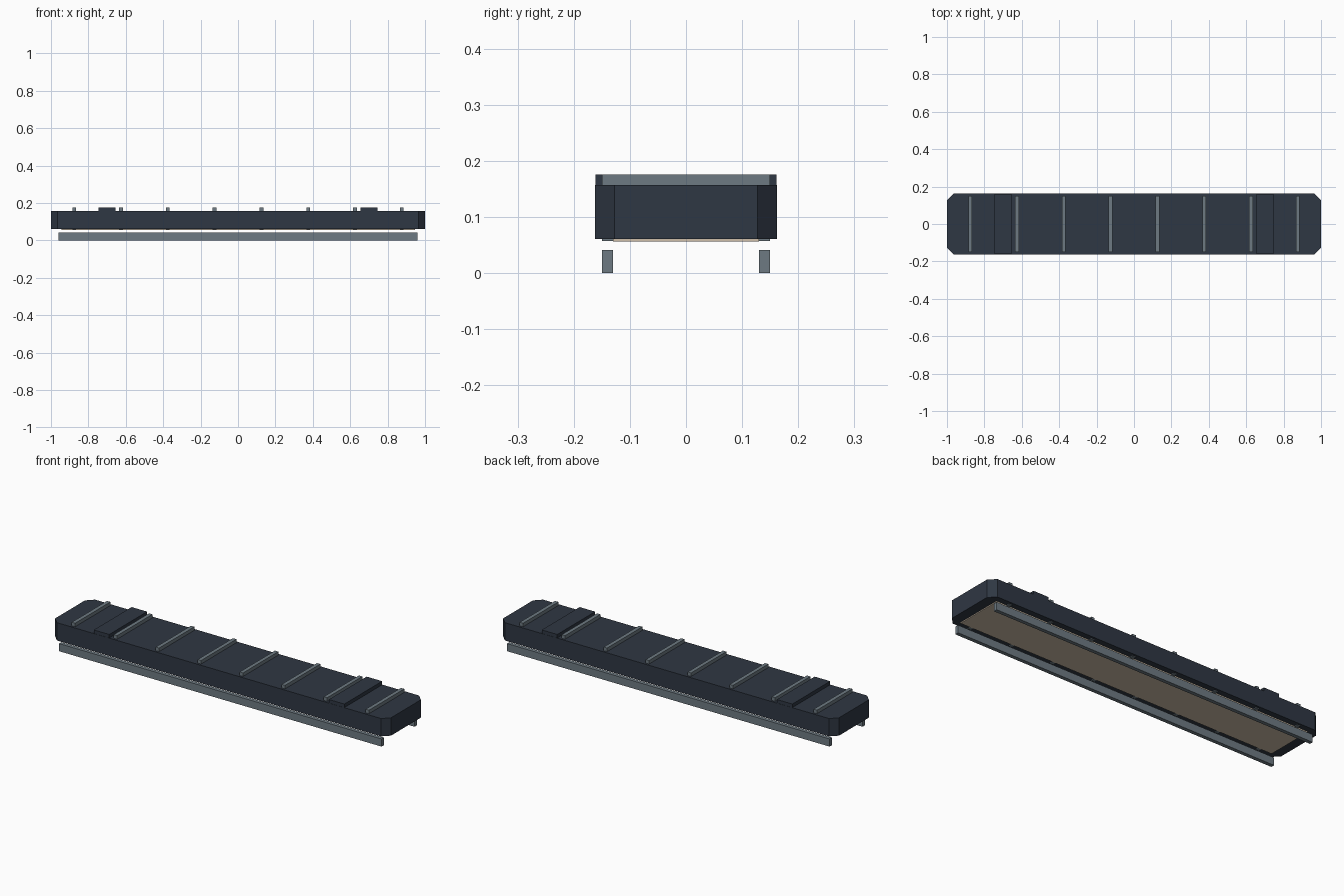
import bpy, bmesh

cube = bpy.data.objects.get("Cube")
if cube:
    bpy.data.objects.remove(cube, do_unlink=True)


def material(name, color):
    m = bpy.data.materials.new(name)
    m.use_nodes = True
    m.diffuse_color = (*color, 1)
    m.node_tree.nodes["Principled BSDF"].inputs["Base Color"].default_value = (*color, 1)
    return m


dark = material("dark slate", (0.028, 0.038, 0.056))
grey = material("steel grey", (0.155, 0.195, 0.225))
cream = material("warm cream", (0.62, 0.52, 0.40))


def block(name, low, high, mat, corner=0):
    """Box between two corners, with optional chamfered upright edges."""
    bm = bmesh.new()
    bmesh.ops.create_cube(bm, size=1)
    for v in bm.verts:
        v.co = [l + (h - l) * (c + 0.5) for l, h, c in zip(low, high, v.co)]
    if corner:
        upright = [e for e in bm.edges
                   if abs(e.verts[0].co.z - e.verts[1].co.z) > 0.01]
        bmesh.ops.bevel(bm, geom=upright, offset=corner, segments=1, affect='EDGES')
    mesh = bpy.data.meshes.new(name)
    bm.to_mesh(mesh)
    bm.free()
    mesh.materials.append(mat)
    obj = bpy.data.objects.new(name, mesh)
    bpy.context.collection.objects.link(obj)
    return obj


# Long housing with cut corners
block("housing", (-1, -0.162, 0.061), (1, 0.162, 0.157), dark, 0.035)

# Light panel under the housing
block("light_panel", (-0.945, -0.13, 0.056), (0.945, 0.13, 0.064), cream)

# Cross ribs running through the housing
for i in range(8):
    x = -0.875 + 0.25 * i
    block(f"rib_{i + 1}", (x - 0.01, -0.15, 0.057), (x + 0.01, 0.15, 0.176), grey)

# Mounting pads on top and side rails below
for side, s in (("right", -1), ("left", 1)):
    x = 0.7 * s
    block(f"{side}_mounting_pad", (x - 0.046, -0.161, 0.15), (x + 0.046, 0.161, 0.176), dark)
for side, s in (("front", -1), ("back", 1)):
    y = 0.14 * s
    block(f"{side}_rail", (-0.96, y - 0.01, 0), (0.96, y + 0.01, 0.041), grey)
